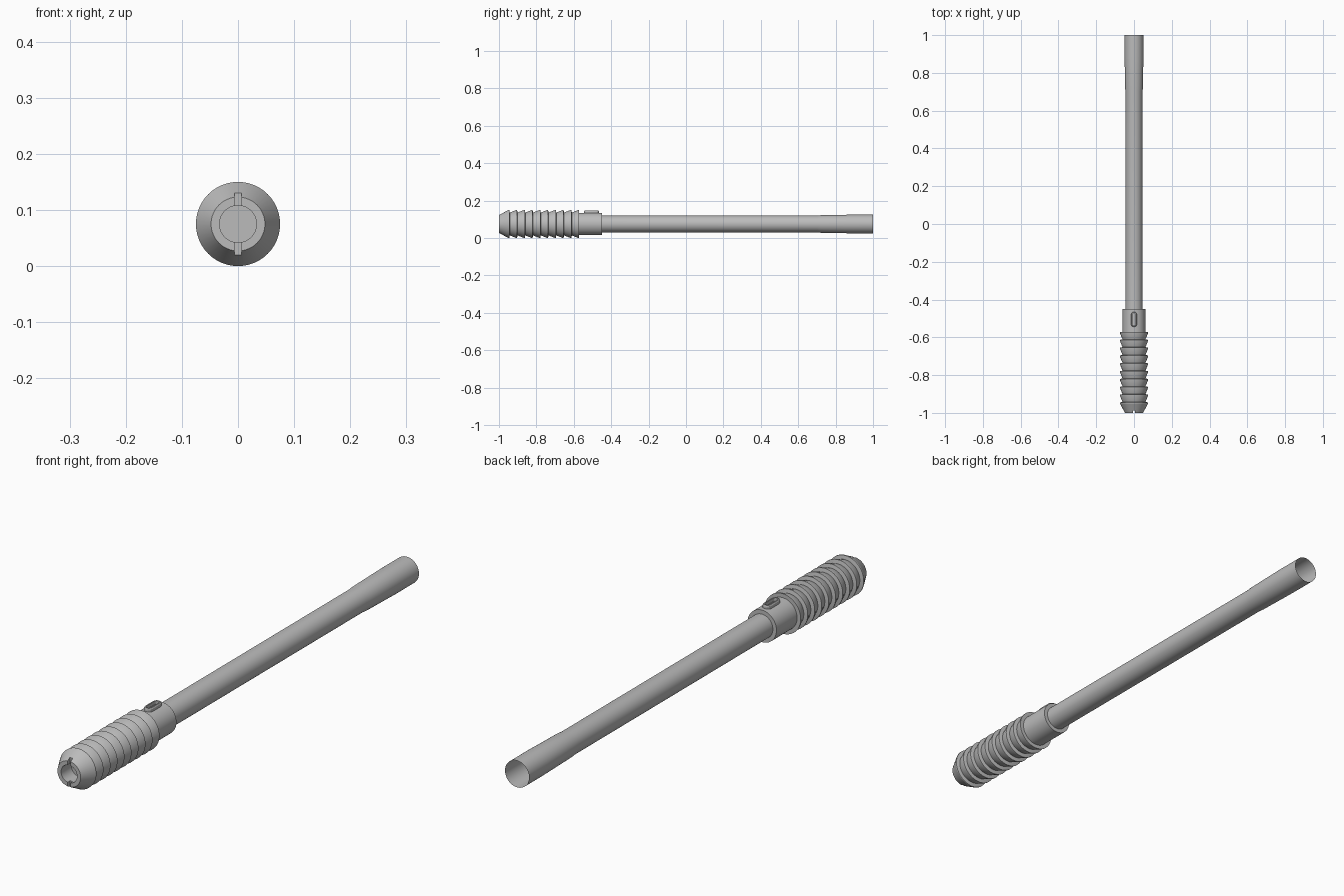
import bpy, bmesh, math
from mathutils import Matrix, Vector

if "Cube" in bpy.data.objects:
    bpy.data.objects.remove(bpy.data.objects["Cube"])

AXIS_Z = 0.075
SEGMENTS = 48

grey = bpy.data.materials.new("grey")
grey.diffuse_color = (0.5, 0.5, 0.5, 1)
grey.use_nodes = True
grey.node_tree.nodes["Principled BSDF"].inputs["Base Color"].default_value = grey.diffuse_color


def finish(name, bm):
    bmesh.ops.recalc_face_normals(bm, faces=bm.faces)
    mesh = bpy.data.meshes.new(name)
    bm.to_mesh(mesh)
    bm.free()
    obj = bpy.data.objects.new(name, mesh)
    bpy.context.collection.objects.link(obj)
    mesh.materials.append(grey)
    return obj


def smooth(obj):
    bpy.ops.object.select_all(action='DESELECT')
    obj.select_set(True)
    bpy.context.view_layer.objects.active = obj
    bpy.ops.object.shade_smooth_by_angle(angle=math.radians(25))


def lathe(name, profile):
    """Revolve (radius, y) points around the long axis."""
    bm = bmesh.new()
    verts = [bm.verts.new((r, y, AXIS_Z)) for r, y in profile]
    edges = [bm.edges.new(pair) for pair in zip(verts, verts[1:])]
    bmesh.ops.spin(bm, geom=verts + edges, cent=(0, 0, AXIS_Z), axis=(0, 1, 0),
                   angle=math.tau, steps=SEGMENTS, use_merge=False)
    bmesh.ops.remove_doubles(bm, verts=bm.verts, dist=1e-5)
    return finish(name, bm)


# Ribbed grip with a blind front bore, sawtooth ribs and a plain rear collar
RIBS, FIRST, LAST = 10, -0.945, -0.572
pitch = (LAST - FIRST) / (RIBS - 1)
profile = [(0, -0.94), (0.033, -0.94), (0.033, -1), (0.048, -1)]
for i in range(RIBS):
    y = FIRST + i * pitch
    profile += [(0.075, y - 0.004), (0.075, y), (0.061, y + 0.003)]
profile[-1] = (0.06, LAST)
profile += [(0.06, -0.45), (0, -0.45)]
grip = lathe("ribbed_grip", profile)

# Cross slot cut into the nose
bm = bmesh.new()
bmesh.ops.create_cube(bm, size=1, matrix=Matrix.Translation((0, -1.0, AXIS_Z))
                      @ Matrix.Diagonal((0.012, 0.03, 0.11, 1)))
cutter = finish("slot_cutter", bm)
cutter.hide_render = True
cutter.hide_set(True)
cut = grip.modifiers.new("nose_slot", 'BOOLEAN')
cut.operation = 'DIFFERENCE'
cut.solver = 'EXACT'
cut.object = cutter
smooth(grip)

# Long open tube, flaring at the rear
tube = lathe("tube", [(0.045, -0.46), (0.045, 0.70), (0.047, 0.72),
                      (0.050, 0.89), (0.050, 1.0)])
smooth(tube)


# Raised round-ended frame on top of the collar
def stadium(half_width, half_length):
    pts = []
    for end in (1, -1):
        for k in range(7):
            a = math.pi * k / 6 + (0 if end > 0 else math.pi)
            pts.append((half_width * math.cos(a),
                        end * (half_length - half_width) + half_width * math.sin(a)))
    return pts


bm = bmesh.new()
loops = []
for pts, z in ((stadium(0.016, 0.04), 0.125), (stadium(0.016, 0.04), 0.143),
               (stadium(0.0135, 0.0375), 0.147), (stadium(0.009, 0.033), 0.147),
               (stadium(0.009, 0.033), 0.125)):
    loops.append([bm.verts.new((x, y - 0.505, z)) for x, y in pts])
for low, high in zip(loops, loops[1:] + loops[:1]):
    for i in range(len(low)):
        j = (i + 1) % len(low)
        bm.faces.new((low[i], low[j], high[j], high[i]))
smooth(finish("collar_frame", bm))
